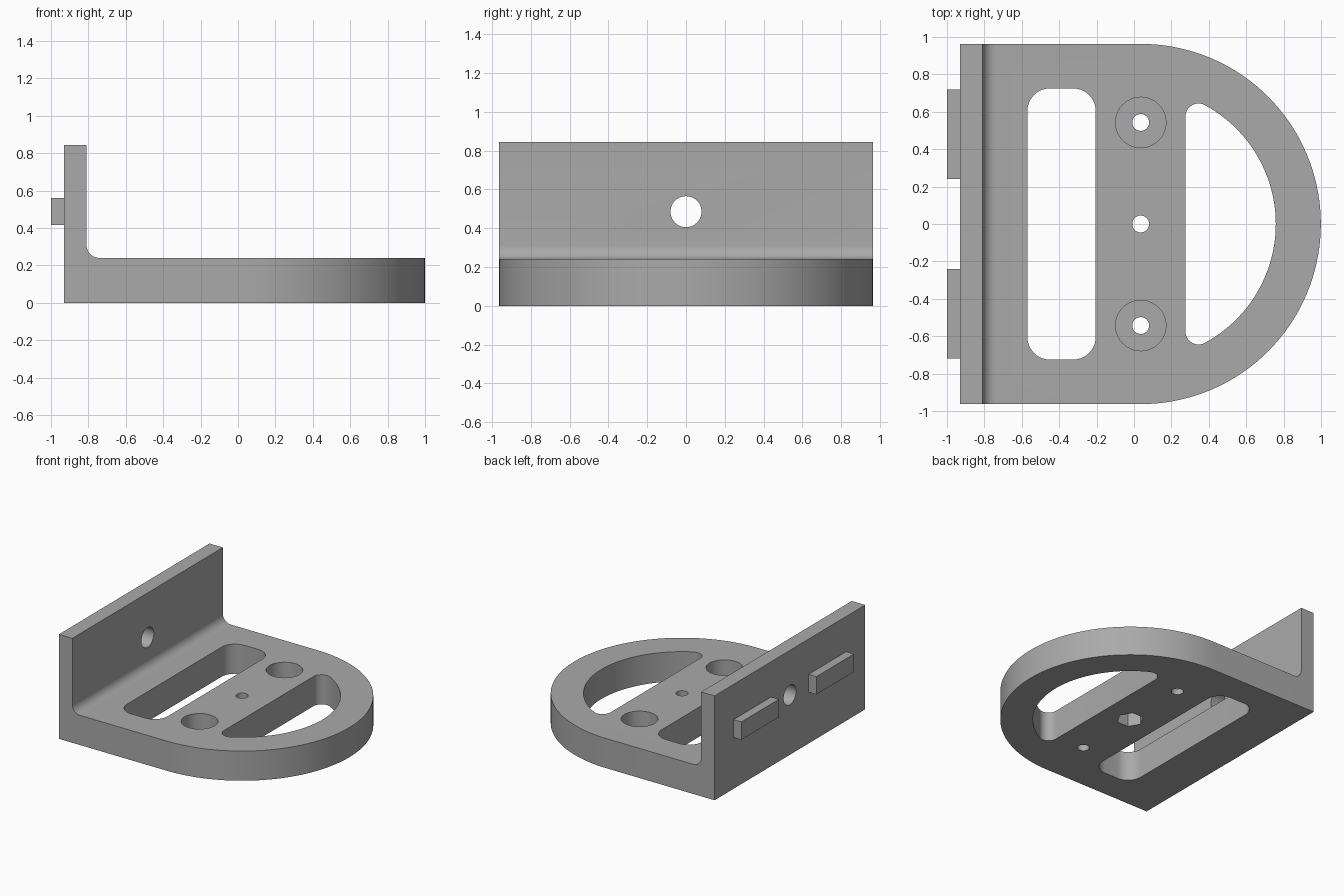
import bpy, bmesh
from math import pi, cos, sin, sqrt, atan2, radians
from mathutils import Matrix

if "Cube" in bpy.data.objects:
    bpy.data.objects.remove(bpy.data.objects["Cube"])

grey = bpy.data.materials.new("plain grey")
grey.use_nodes = True
colour = (0.4, 0.4, 0.4, 1)
grey.diffuse_color = colour
grey.node_tree.nodes["Principled BSDF"].inputs["Base Color"].default_value = colour

HALF = 0.963      # half width, also the nose radius
CX = 0.036        # nose centre and hole line
BACK, INNER = -0.93, -0.81
THICK, TOP = 0.24, 0.845


def arc(cx, cy, r, a0, a1, n):
    return [(cx + r * cos(a0 + (a1 - a0) * i / n),
             cy + r * sin(a0 + (a1 - a0) * i / n)) for i in range(n + 1)]


def prism(name, pts, low, high, axis="z"):
    """Extrude a 2D outline along z, along y (outline in xz) or along x (outline in yz)."""
    place = {"z": lambda a, b, c: (a, b, c),
             "y": lambda a, b, c: (a, c, b),
             "x": lambda a, b, c: (c, a, b)}[axis]
    bm = bmesh.new()
    lo = [bm.verts.new(place(a, b, low)) for a, b in pts]
    hi = [bm.verts.new(place(a, b, high)) for a, b in pts]
    bm.faces.new(lo[::-1])
    bm.faces.new(hi)
    for i in range(len(pts)):
        j = (i + 1) % len(pts)
        bm.faces.new((lo[i], lo[j], hi[j], hi[i]))
    bmesh.ops.recalc_face_normals(bm, faces=bm.faces)
    mesh = bpy.data.meshes.new(name)
    bm.to_mesh(mesh)
    bm.free()
    mesh.materials.append(grey)
    obj = bpy.data.objects.new(name, mesh)
    bpy.context.collection.objects.link(obj)
    return obj


def circle(cx, cy, r, n=40):
    return arc(cx, cy, r, 0, 2 * pi, n)[:-1]


# L-shaped side profile with a filleted inner corner
R = 0.07
side = [(BACK, 0), (1.1, 0), (1.1, THICK)]
side += arc(INNER + R, THICK + R, R, 1.5 * pi, pi, 10)
side += [(INNER, TOP), (BACK, TOP)]
bracket = prism("bracket", side, -1.1, 1.1, "y")

# D-shaped plan trims the profile
plan = [(BACK - 0.1, -HALF)] + arc(CX, 0, HALF, -pi / 2, pi / 2, 72) + [(BACK - 0.1, HALF)]
tools = [(prism("plan_trim", plan, -0.1, 1.0), "INTERSECT")]


def cut(name, pts, low, high, axis="z"):
    tools.append((prism(name, pts, low, high, axis), "DIFFERENCE"))


# Rounded rectangular slot
x0, x1, y1, r = -0.57, -0.205, 0.725, 0.12
slot = []
for k, (cx, cy) in enumerate([(x1 - r, y1 - r), (x0 + r, y1 - r),
                              (x0 + r, r - y1), (x1 - r, r - y1)]):
    slot += arc(cx, cy, r, k * pi / 2, (k + 1) * pi / 2, 10)
cut("slot_cutter", slot, -0.1, 0.5)

# Half-moon window with rounded tips
R_in, r, flat = 0.722, 0.07, 0.275
tx = flat + r
ty = sqrt((R_in - r) ** 2 - (tx - CX) ** 2)
a = atan2(ty, tx - CX)
moon = arc(CX, 0, R_in, -a, a, 48) + arc(tx, ty, r, a, pi, 12)[1:]
moon += arc(tx, -ty, r, pi, 2 * pi - a, 12)[:-1]
cut("window_cutter", moon, -0.1, 0.5)

# Screw holes, counterbores and the nut pocket underneath
for y in (-0.543, 0, 0.543):
    cut("screw_hole_cutter", circle(CX, y, 0.045), -0.1, 0.5)
    if y:
        cut("counterbore_cutter", circle(CX, y, 0.135), 0.05, 0.5)
cut("nut_pocket_cutter", circle(CX, 0, 0.1, 6), -0.1, 0.12)

# Hole through the upright wall
cut("wall_hole_cutter", circle(0, 0.485, 0.08), -1.2, -0.7, "x")

for tool, operation in tools:
    mod = bracket.modifiers.new(tool.name, "BOOLEAN")
    mod.object, mod.operation, mod.solver = tool, operation, "EXACT"
    tool.hide_render = True

# Bake the cuts and discard the cutters
graph = bpy.context.evaluated_depsgraph_get()
baked = bpy.data.meshes.new_from_object(bracket.evaluated_get(graph))
bracket.modifiers.clear()
bracket.data = baked
for tool, _ in tools:
    bpy.data.objects.remove(tool)

# Locating tabs on the back of the wall
for name, s in (("left_tab", -1), ("right_tab", 1)):
    ya, yb = sorted((s * 0.24, s * 0.72))
    prism(name, [(ya, 0.415), (yb, 0.415), (yb, 0.56), (ya, 0.56)], -1.0, BACK + 0.005, "x")

bpy.ops.object.select_all(action="DESELECT")
bracket.select_set(True)
bpy.context.view_layer.objects.active = bracket
bpy.ops.object.shade_smooth_by_angle(angle=radians(30))
